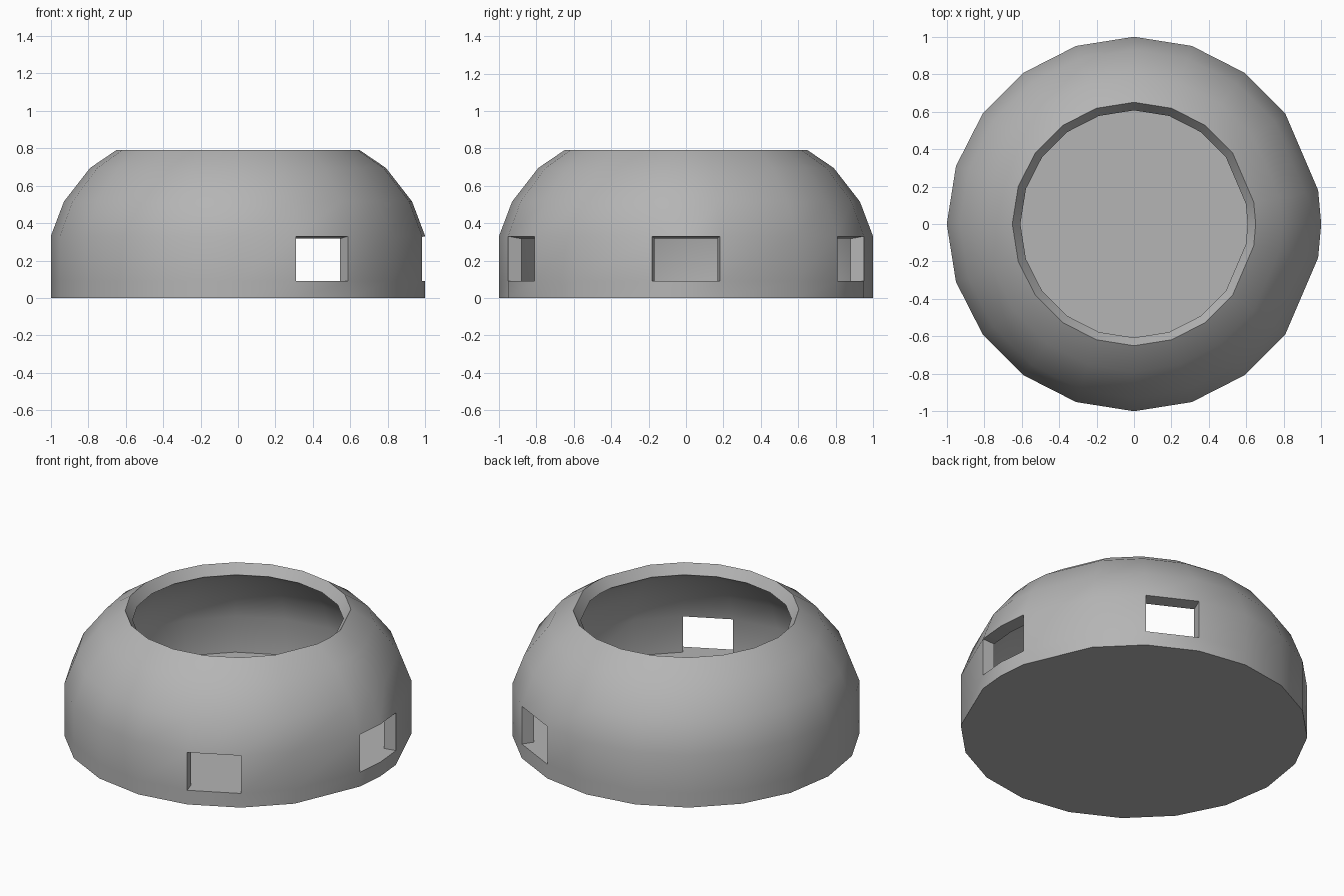
import bpy
import bmesh
from math import cos, sin, radians

if "Cube" in bpy.data.objects:
    bpy.data.objects.remove(bpy.data.objects["Cube"])

# Side angles: 20 sides, with the two next to the +x side slid inwards
angles = [18 * i for i in range(20)]
angles[1], angles[19] = 10.4, 349.6
N = len(angles)

# Wall profile (radius, height): up the outside, over the rim, down the inside
profile = [(1, 0), (1, 0.09), (1, 0.33), (0.93, 0.515), (0.79, 0.695), (0.65, 0.79),
           (0.607, 0.73), (0.739, 0.64), (0.865, 0.479), (0.926, 0.317), (0.926, 0.09)]
OUTER_BAND, INNER_BAND = 1, 9      # wall bands that hold the windows
windows = [[3], [16], [19, 0]]     # back right, front right, right (two sides wide)
open_sides = {s for w in windows for s in w}

bm = bmesh.new()
rings = [[bm.verts.new((r * cos(radians(a)), r * sin(radians(a)), z)) for a in angles]
         for r, z in profile]

# Wall shell, leaving out the window faces
for k in range(len(rings) - 1):
    for i in range(N):
        if k in (OUTER_BAND, INNER_BAND) and i in open_sides:
            continue
        j = (i + 1) % N
        bm.faces.new((rings[k][i], rings[k][j], rings[k + 1][j], rings[k + 1][i]))

# Underside and inner floor
bm.faces.new(rings[0])
bm.faces.new(rings[-1])

# Window reveals: sill, lintel and two jambs
out_lo, out_hi, in_hi, in_lo = rings[1], rings[2], rings[9], rings[10]
for sides in windows:
    for i in sides:
        j = (i + 1) % N
        bm.faces.new((out_lo[i], out_lo[j], in_lo[j], in_lo[i]))
        bm.faces.new((out_hi[i], out_hi[j], in_hi[j], in_hi[i]))
    for e in (sides[0], (sides[-1] + 1) % N):
        bm.faces.new((out_lo[e], out_hi[e], in_hi[e], in_lo[e]))

bmesh.ops.recalc_face_normals(bm, faces=bm.faces)
mesh = bpy.data.meshes.new("domed_bowl")
bm.to_mesh(mesh)
bm.free()

# Darker grey body
grey = bpy.data.materials.new("dark_grey")
grey.diffuse_color = (0.46, 0.46, 0.46, 1)
grey.use_nodes = True
grey.node_tree.nodes["Principled BSDF"].inputs["Base Color"].default_value = grey.diffuse_color
mesh.materials.append(grey)

# Smooth shading with sharp rim, base and window edges
bowl = bpy.data.objects.new("domed_bowl", mesh)
bpy.context.collection.objects.link(bowl)
bpy.context.view_layer.objects.active = bowl
bowl.select_set(True)
bpy.ops.object.shade_smooth_by_angle(angle=radians(30))
